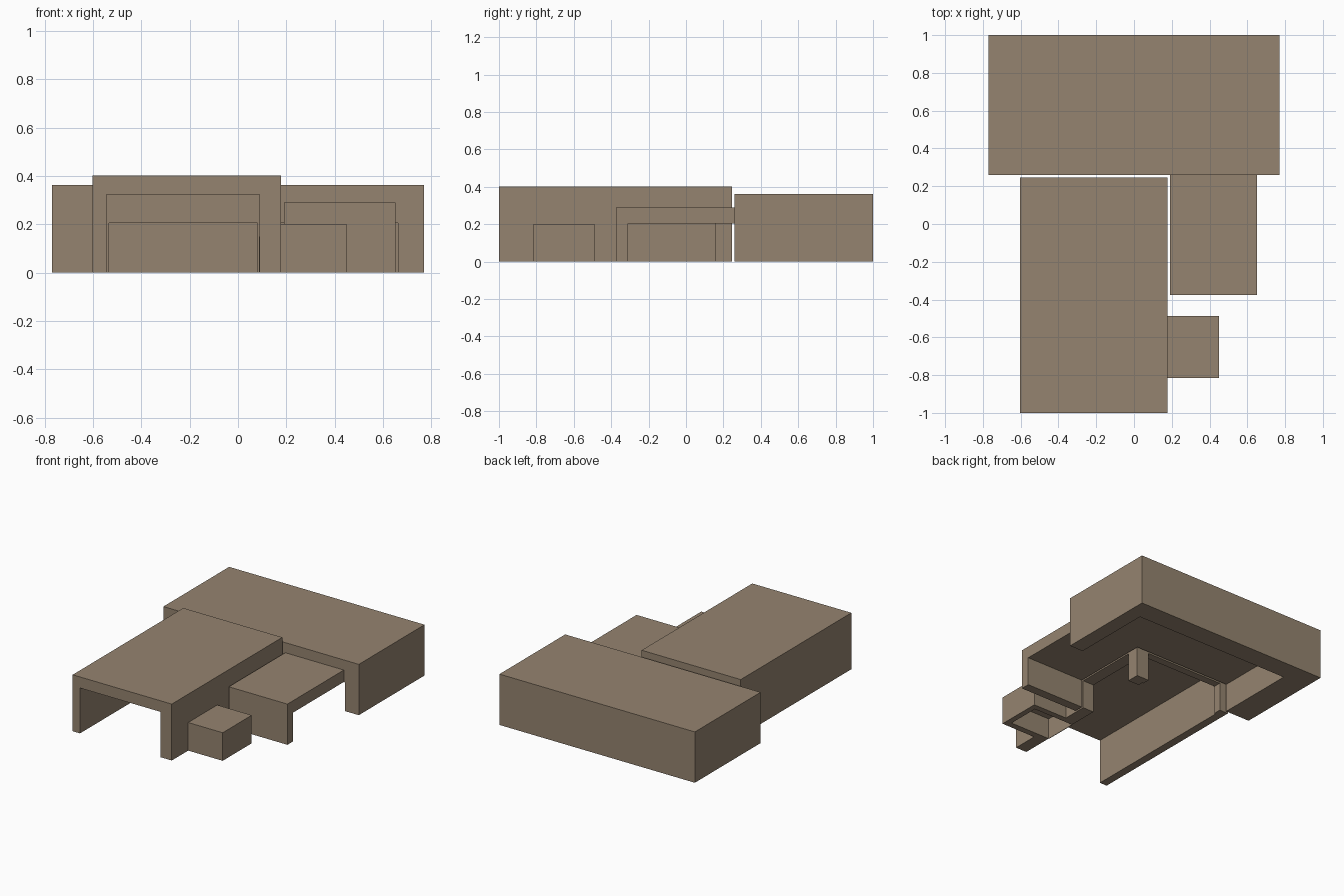
import bpy
from mathutils import Vector

if "Cube" in bpy.data.objects:
    bpy.data.objects.remove(bpy.data.objects["Cube"])

mat = bpy.data.materials.new("tan")
mat.diffuse_color = (0.30, 0.23, 0.16, 1)
mat.use_nodes = True
mat.node_tree.nodes["Principled BSDF"].inputs["Base Color"].default_value = mat.diffuse_color


def box(name, x, y, z):
    """Axis-aligned box from three (low, high) ranges."""
    lo, hi = Vector((x[0], y[0], z[0])), Vector((x[1], y[1], z[1]))
    bpy.ops.mesh.primitive_cube_add(size=1)
    ob = bpy.context.object
    ob.name = name
    for v in ob.data.vertices:
        v.co = (lo + hi) / 2 + v.co * (hi - lo)
    ob.data.materials.append(mat)
    return ob


def hollow(name, outer, cuts):
    """Box with box-shaped cavities removed."""
    ob = box(name, *outer)
    for c in cuts:
        cutter = box("cutter", *c)
        cutter.hide_render = True
        mod = ob.modifiers.new("cavity", 'BOOLEAN')
        mod.operation = 'DIFFERENCE'
        mod.solver = 'EXACT'
        mod.object = cutter
        bpy.context.view_layer.objects.active = ob
        bpy.ops.object.modifier_apply(modifier=mod.name)
        bpy.data.objects.remove(cutter, do_unlink=True)
    return ob


LOW = -0.1  # cutters start below the ground so undersides stay open

# wide rear hall, open to the front and below
hollow("rear_hall", ((-0.77, 0.77), (0.26, 1.0), (0, 0.362)),
       [((-0.577, 0.662), (0.16, 0.85), (LOW, 0.205))])

# long tall hall: front opening, lower back doorway, side passage
hollow("long_hall", ((-0.603, 0.178), (-1.0, 0.245), (0, 0.402)),
       [((-0.545, 0.09), (-1.1, 0.19), (LOW, 0.323)),
        ((-0.534, 0.08), (0.10, 0.35), (LOW, 0.205)),
        ((0.0, 0.30), (-0.31, 0.155), (LOW, 0.205))])

# side bay: only a front wall and a roof slab
hollow("side_bay", ((0.19, 0.652), (-0.375, 0.26), (0, 0.29)),
       [((0.10, 0.75), (-0.31, 0.36), (LOW, 0.205))])

# small annex shell, open below
hollow("annex", ((0.178, 0.45), (-0.815, -0.488), (0, 0.2)),
       [((0.10, 0.41), (-0.77, -0.53), (LOW, 0.15))])

# recess in the long hall wall behind the annex, closed by a thin panel
hall = bpy.data.objects["long_hall"]
cutter = box("cutter", (0.05, 0.25), (-0.77, -0.53), (LOW, 0.15))
mod = hall.modifiers.new("annex_recess", 'BOOLEAN')
mod.operation, mod.solver, mod.object = 'DIFFERENCE', 'EXACT', cutter
bpy.context.view_layer.objects.active = hall
bpy.ops.object.modifier_apply(modifier=mod.name)
bpy.data.objects.remove(cutter, do_unlink=True)
box("recess_panel", (0.086, 0.09), (-0.77, -0.53), (0, 0.15))
